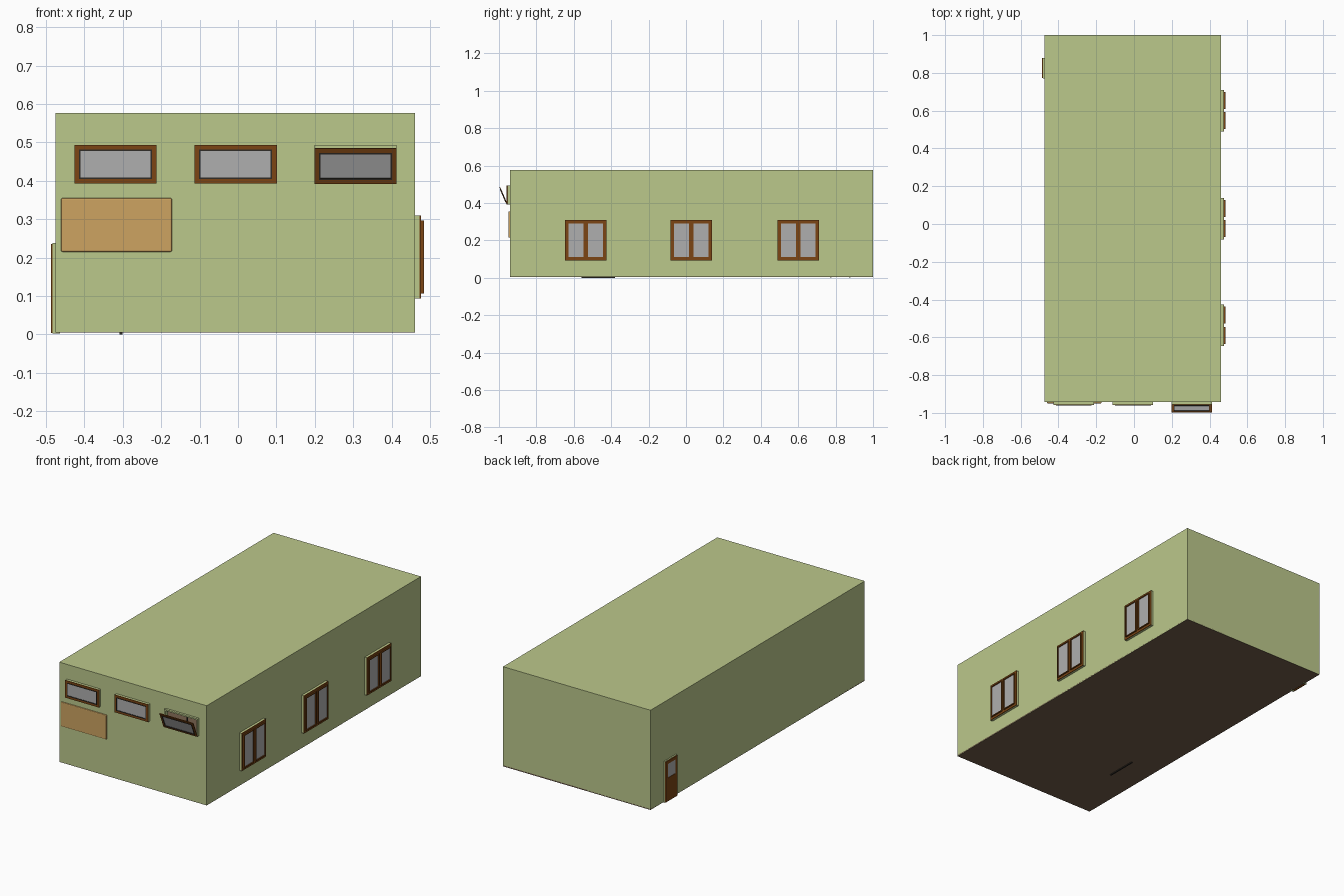
import bpy, bmesh, math
from mathutils import Matrix, Vector

if "Cube" in bpy.data.objects:
    bpy.data.objects.remove(bpy.data.objects["Cube"])


def mat(name, rgb):
    m = bpy.data.materials.new(name)
    m.diffuse_color = (*rgb, 1)
    m.use_nodes = True
    m.node_tree.nodes["Principled BSDF"].inputs["Base Color"].default_value = m.diffuse_color
    return m


GREEN = mat("wall_green", (0.50, 0.58, 0.26))
BROWN = mat("frame_brown", (0.20, 0.06, 0.007))
DARK = mat("dark_seal", (0.03, 0.025, 0.02))
GLASS = mat("window_glass", (0.43, 0.43, 0.43))
FLOOR = mat("floor_brown", (0.17, 0.11, 0.07))
CORK = mat("board_tan", (0.61, 0.37, 0.12))
BLUE = mat("chair_blue", (0.03, 0.25, 0.50))


def boxes(name, spans, material, matrix=Matrix()):
    """One object made of boxes, each given as (lo corner, hi corner)."""
    bm = bmesh.new()
    for lo, hi in spans:
        lo, hi = Vector(lo), Vector(hi)
        m = Matrix.Translation((lo + hi) / 2) @ Matrix.Diagonal((*(hi - lo), 1))
        bmesh.ops.create_cube(bm, size=1, matrix=matrix @ m)
    me = bpy.data.meshes.new(name)
    bm.to_mesh(me)
    bm.free()
    me.materials.append(material)
    ob = bpy.data.objects.new(name, me)
    bpy.context.collection.objects.link(ob)
    return ob


def ring(u0, u1, v0, v1, w0, w1, t):
    """Four bars of width t around a rectangle, depth w0..w1."""
    return [((u0, v0, w0), (u0 + t, v1, w1)), ((u1 - t, v0, w0), (u1, v1, w1)),
            ((u0 + t, v0, w0), (u1 - t, v0 + t, w1)), ((u0 + t, v1 - t, w0), (u1 - t, v1, w1))]


def wall_frame(origin, u, w):
    """Local axes of a wall: u along it, v up, w outward."""
    return Matrix(((u[0], 0, w[0], origin[0]), (u[1], 0, w[1], origin[1]),
                   (0, 1, 0, 0), (0, 0, 0, 1)))


X0, X1, Y0, Y1, Z0, Z1, T = -0.475, 0.461, -0.942, 1.0, 0.006, 0.577, 0.012
FRONT = wall_frame((0, Y0), (1, 0), (0, -1))
RIGHT = wall_frame((X1, 0), (0, 1), (1, 0))
LEFT = wall_frame((X0, 0), (0, -1), (-1, 0))
FRONT_X = [-0.319, -0.006, 0.306]
RIGHT_Y = [-0.536, 0.028, 0.6]

# Building shell: hollow box with openings
walls = boxes("walls", [((X0, Y0, Z0), (X1, Y1, Z1))], GREEN)
cutters = [boxes("cut_room", [((X0 + T, Y0 + T, -0.1), (X1 - T, Y1 - T, Z1 - T))], GREEN)]
for c in FRONT_X:
    cutters.append(boxes("cut_front", [((c - .1, .40, -.03), (c + .1, .486, .03))], GREEN, FRONT))
for c in RIGHT_Y:
    cutters.append(boxes("cut_right", [((c - .1, .102, -.03), (c + .1, .3, .03))], GREEN, RIGHT))
cutters.append(boxes("cut_door", [((-.872, -.1, -.03), (-.778, .228, .03))], GREEN, LEFT))
bpy.context.view_layer.objects.active = walls
for c in cutters:
    md = walls.modifiers.new("cut", "BOOLEAN")
    md.operation, md.solver, md.object = "DIFFERENCE", "EXACT", c
    bpy.ops.object.modifier_apply(modifier=md.name)
    bpy.data.objects.remove(c)
boxes("floor", [((X0, Y0, Z0 - .001), (X1, Y1, Z0 + .006))], FLOOR)

# Front windows: the last one is tilted open about its bottom edge
for i, c in enumerate(FRONT_X):
    u0, u1, v0, v1 = c - .107, c + .107, .393, .493
    boxes("front_window_trim", ring(u0, u1, v0, v1, -T, .013, .008), GREEN, FRONT)
    m = FRONT
    if i == 2:
        hinge = Matrix.Translation((0, v0, .014))
        m = FRONT @ hinge @ Matrix.Rotation(math.radians(23), 4, "X") @ hinge.inverted()
    boxes("front_window_sash", ring(u0, u1, v0, v1, .013, .017, .014), BROWN, m)
    boxes("front_window_seal", ring(u0 + .012, u1 - .012, v0 + .012, v1 - .012, .012, .019, .004),
          DARK, m)
    boxes("front_window_glass", [((u0 + .014, v0 + .014, .014), (u1 - .014, v1 - .014, .016))],
          GLASS, m)

# Right windows: two leaves each
for c in RIGHT_Y:
    u0, u1, v0, v1 = c - .11, c + .11, .093, .309
    boxes("side_window_trim", ring(u0, u1, v0, v1, -T, .012, .008), GREEN, RIGHT)
    boxes("side_window_frame", ring(u0, u1, v0, v1, .012, .016, .014)
          + [((c - .012, v0 + .014, .012), (c + .012, v1 - .014, .016))], BROWN, RIGHT)
    for a, b in ((u0 + .012, c - .008), (c + .008, u1 - .012)):
        boxes("side_window_leaf", ring(a, b, v0 + .013, v1 - .013, .012, .023, .005), BROWN, RIGHT)
        boxes("side_window_glass", [((a + .005, v0 + .018, .015), (b - .005, v1 - .018, .018))],
              GLASS, RIGHT)

# Door on the left wall with a glazed upper half
boxes("door_trim", [((-.88, .002, -T), (-.872, .238, .008)), ((-.778, .002, -T), (-.77, .238, .008)),
                    ((-.872, .23, -T), (-.778, .238, .008))], GREEN, LEFT)
boxes("door_leaf", [((-.878, .004, .006), (-.772, .12, .012))]
      + ring(-.878, -.772, .12, .236, .006, .012, .018), BROWN, LEFT)
boxes("door_glass", [((-.862, .136, .007), (-.788, .22, .010))], GLASS, LEFT)

# Pin board showing through the front wall, with rounded corners
board = boxes("pin_board", [((-.461, .215, -.02), (-.172, .355, .007))], CORK, FRONT)
bev = board.modifiers.new("round", "BEVEL")
bev.width, bev.segments = .004, 2

# Furniture inside
def table(name, x, y, w, d, h):
    z = Z0 + .006
    legs = [((x + sx * (w / 2 - .006) - .003, y + sy * (d / 2 - .006) - .003, z),
             (x + sx * (w / 2 - .006) + .003, y + sy * (d / 2 - .006) + .003, h))
            for sx in (-1, 1) for sy in (-1, 1)]
    boxes(name + "_legs", legs, DARK)
    boxes(name + "_top", [((x - w / 2, y - d / 2, h), (x + w / 2, y + d / 2, h + .006))], CORK)


table("lead_table", -.25, -.47, .12, .18, .09)
boxes("table_foot", [((-.309, -.56, 0), (-.301, -.38, .014))], DARK)
for x in (-.26, 0, .26):
    for y in (-.15, .12, .39, .66):
        table("desk", x, y, .14, .07, .085)
        boxes("chair", [((x - .025, y + .05, .055), (x + .025, y + .1, .06)),
                        ((x - .025, y + .095, .06), (x + .025, y + .1, .11)),
                        ((x - .004, y + .07, .01), (x + .004, y + .078, .055))], BLUE)
